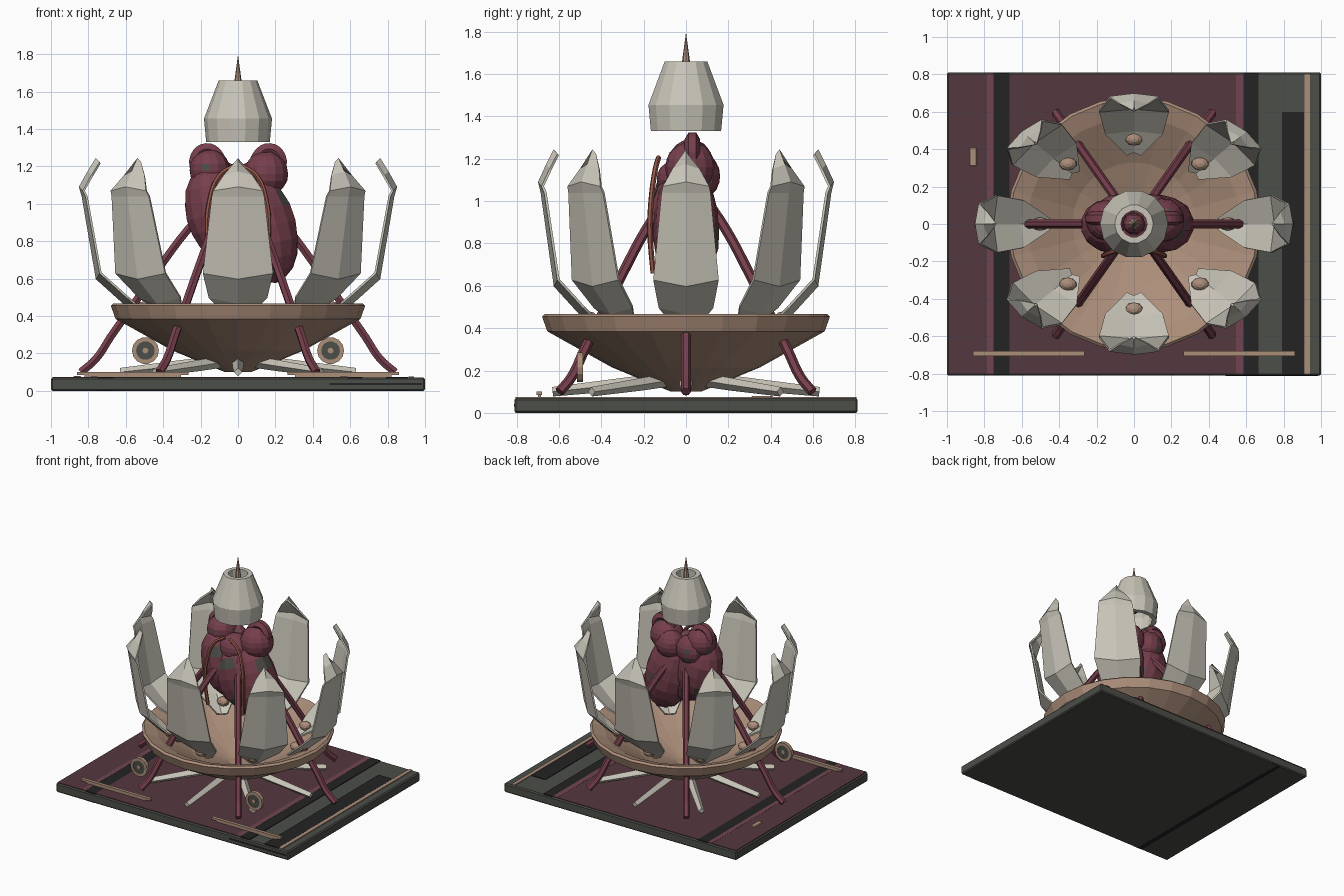
import bpy, bmesh, math, random
from mathutils import Matrix, Vector, Euler

if "Cube" in bpy.data.objects:
    bpy.data.objects.remove(bpy.data.objects["Cube"])

random.seed(4)
SY = 0.82  # the flower is narrower front to back


def mat(name, hexcol):
    lin = [((int(hexcol[i:i + 2], 16) / 255 + 0.055) / 1.055) ** 2.4 for i in (0, 2, 4)]
    m = bpy.data.materials.new(name)
    m.diffuse_color = (*lin, 1)
    m.use_nodes = True
    m.node_tree.nodes["Principled BSDF"].inputs["Base Color"].default_value = m.diffuse_color
    return m


BONE = mat("bone white", "C8C4B8")
TAN = mat("tan", "AC8E7A")
FLESH = mat("flesh maroon", "763F4C")
FLOOR = mat("floor maroon", "55383F")
LINE = mat("line rose", "704550")
GREY = mat("slate grey", "4C4E48")
BLACK = mat("black", "232323")
VEIN = mat("vein red", "96584B")


def obj(name, bm, *mats):
    me = bpy.data.meshes.new(name)
    bmesh.ops.recalc_face_normals(bm, faces=bm.faces)
    bm.to_mesh(me)
    bm.free()
    for m in mats:
        me.materials.append(m)
    o = bpy.data.objects.new(name, me)
    bpy.context.collection.objects.link(o)
    return o


def box(name, x0, x1, y0, y1, z0, z1, m, bevel=0):
    bm = bmesh.new()
    bmesh.ops.create_cube(bm, size=1)
    for v in bm.verts:
        v.co = Vector(((x0 + x1) / 2 + v.co.x * (x1 - x0), (y0 + y1) / 2 + v.co.y * (y1 - y0),
                       (z0 + z1) / 2 + v.co.z * (z1 - z0)))
    if bevel:
        bmesh.ops.bevel(bm, geom=bm.edges[:], offset=bevel, segments=1, affect='EDGES')
    return obj(name, bm, m)


def lathe(name, profile, n, m, closed=False):
    """Turn an (r, z) profile about the z axis."""
    bm = bmesh.new()
    rings = []
    for r, z in profile:
        rings.append([bm.verts.new((r * math.cos(2 * math.pi * i / n), r * math.sin(2 * math.pi * i / n), z))
                      for i in range(n)])
    pairs = list(zip(rings, rings[1:]))
    if closed:
        pairs.append((rings[-1], rings[0]))
    else:
        bm.faces.new(rings[0])
        bm.faces.new(rings[-1])
    for a, b in pairs:
        for i in range(n):
            j = (i + 1) % n
            bm.faces.new((a[i], a[j], b[j], b[i]))
    return obj(name, bm, m)


def tube(name, pts, radius, m, radii=None, smooth=True, sides=1):
    """Round tube along a path, turned into a flat-shaded mesh."""
    cu = bpy.data.curves.new(name, 'CURVE')
    cu.dimensions = '3D'
    cu.bevel_depth = radius
    cu.bevel_resolution = sides
    cu.use_fill_caps = True
    cu.resolution_u = 4
    sp = cu.splines.new('BEZIER' if smooth else 'POLY')
    target = sp.bezier_points if smooth else sp.points
    target.add(len(pts) - 1)
    for i, (p, q) in enumerate(zip(target, pts)):
        p.co = q if smooth else (*q, 1)
        p.radius = radii[i] if radii else 1
        if smooth:
            p.handle_left_type = p.handle_right_type = 'AUTO'
    tmp = bpy.data.objects.new(name + "_path", cu)
    bpy.context.collection.objects.link(tmp)
    bpy.context.view_layer.update()
    me = bpy.data.meshes.new_from_object(tmp.evaluated_get(bpy.context.evaluated_depsgraph_get()))
    bpy.data.objects.remove(tmp)
    me.materials.clear()
    me.materials.append(m)
    for p in me.polygons:
        p.use_smooth = False
        p.material_index = 0
    o = bpy.data.objects.new(name, me)
    bpy.context.collection.objects.link(o)
    return o


def around(a, r, z):
    return (r * math.cos(a), r * math.sin(a) * SY, z)


# Base slab with inlaid stripes
box("base_slab", -1, 1, -0.81, 0.81, 0, 0.07, GREY, 0.008)
box("floor_main", -0.665, 0.545, -0.802, 0.802, 0.06, 0.075, FLOOR)
box("floor_left", -0.992, -0.785, -0.802, 0.802, 0.06, 0.075, FLOOR)
box("floor_line_left", -0.785, -0.75, -0.802, 0.802, 0.06, 0.076, LINE)
box("floor_line_right", 0.545, 0.585, -0.802, 0.802, 0.06, 0.076, LINE)
box("black_stripe_left", -0.75, -0.665, -0.804, 0.804, -0.0, 0.075, BLACK)
box("black_stripe_right", 0.585, 0.665, -0.804, 0.804, 0.06, 0.075, BLACK)
box("black_channel", 0.79, 0.91, -0.804, 0.6, 0.0, 0.075, BLACK)
box("base_underside", -0.99, 0.99, -0.80, 0.80, 0.0, 0.004, GREY)
box("tan_line", 0.912, 0.94, -0.802, 0.802, 0.06, 0.076, TAN)
box("floor_tab", -0.88, -0.84, 0.31, 0.41, 0.07, 0.08, TAN, 0.004)
box("slab_front_slot", 0.49, 0.985, -0.812, -0.80, 0.03, 0.042, BLACK)
for s in (-1, 1):
    xs = sorted((s * 0.265, s * 0.86))
    box("front_rail", xs[0], xs[1], -0.705, -0.68, 0.085, 0.102, TAN)
    box("rail_support", xs[0] + 0.04, xs[1] - 0.04, -0.70, -0.685, 0.07, 0.09, TAN)

# Bowl
lathe("bowl", [(0.07, 0.1), (0.35, 0.215), (0.655, 0.385), (0.68, 0.455), (0.665, 0.468),
               (0.57, 0.435), (0.33, 0.30), (0.06, 0.20)], 24, TAN)

# Petals: left edge, ridge and right edge per row
ROWS = [(0.47, 0.37, 0.04), (0.61, 0.47, 0.155), (0.755, 0.60, 0.187), (0.83, 1.04, 0.14),
        (0.845, 1.09, 0.132), (0.80, 1.17, 0.075), (0.757, 1.24, 0.004)]
for k in range(8):
    a = k * math.pi / 4
    bm = bmesh.new()
    rows = []
    for i, (r, z, w) in enumerate(ROWS):
        dip = 0.03 if i in (1, 2) else 0.012
        rows.append([bm.verts.new((r - (0.02 if t else 0), t * w, z + (dip if t else 0) * (i < 3)
                                   - (0.02 if t and i > 3 else 0))) for t in (-1, 0, 1)])
    for p, q in zip(rows, rows[1:]):
        for j in (0, 1):
            bm.faces.new((p[j], p[j + 1], q[j + 1], q[j]))
    bm.transform(Matrix.Diagonal((1, SY, 1, 1)) @ Matrix.Rotation(a, 4, 'Z'))
    petal = obj("petal", bm, BONE)
    sol = petal.modifiers.new("thickness", 'SOLIDIFY')
    sol.thickness = 0.012
    sol.offset = 0

    # Bead at the foot of each petal
    bm = bmesh.new()
    bmesh.ops.create_uvsphere(bm, u_segments=10, v_segments=6, radius=0.045)
    bm.transform(Matrix.Translation((0.5 * math.cos(a), 0.455 * math.sin(a), 0.445))
                 @ Matrix.Diagonal((1.05, 0.8, 0.75, 1)))
    obj("bead", bm, TAN)

    # Floor strut under the bowl
    c, s = math.cos(a), math.sin(a)
    tube("floor_strut", [(0.04 * c, 0.04 * s, 0.165), (0.3 * c, 0.3 * s, 0.135), (0.63 * c, 0.63 * s, 0.1)],
         0.03, BONE, [1.1, 1, 0.75], False, 0)

# Six support tendons from the heart, through the bowl, to the floor
for k in range(6):
    a = k * math.pi / 3
    tube("tendon", [around(a, r, z) for r, z in
                    ((0.12, 1.02), (0.27, 0.86), (0.42, 0.66), (0.56, 0.46), (0.68, 0.29), (0.76, 0.17), (0.84, 0.10))],
         0.024, FLESH)

# Round medallions at the front
for s in (-1, 1):
    place = Matrix.Translation((s * 0.495, -0.5, 0.215)) @ Matrix.Rotation(math.pi / 2, 4, 'X')
    ring = lathe("medallion_ring", [(0.05, -0.014), (0.072, -0.014), (0.072, 0.014), (0.05, 0.014)], 14, TAN, True)
    disc = lathe("medallion_disc", [(0.052, -0.008), (0.052, 0.008)], 14, GREY)
    hub = lathe("medallion_hub", [(0.016, -0.012), (0.016, 0.014)], 8, TAN)
    for o in (ring, disc, hub):
        o.data.transform(place)

# Heart: overlapping lobes with a few dark patches
LOBES = [((0.13, 0, 0.87), (0.185, 0.16, 0.30), -14), ((-0.11, -0.01, 0.95), (0.17, 0.15, 0.26), -14),
         ((0.03, -0.03, 0.90), (0.20, 0.14, 0.26), -18), ((-0.15, 0.02, 1.18), (0.11, 0.11, 0.11), 0),
         ((0.15, 0.02, 1.16), (0.12, 0.12, 0.12), 0), ((-0.09, 0.07, 1.12), (0.11, 0.09, 0.11), 0),
         ((0.09, 0.07, 1.12), (0.11, 0.09, 0.11), 0), ((0, -0.03, 1.1), (0.12, 0.11, 0.10), 0)]
for loc, rad, tilt in LOBES:
    bm = bmesh.new()
    bmesh.ops.create_uvsphere(bm, u_segments=14, v_segments=10, radius=1)
    for v in bm.verts:
        v.co *= random.uniform(0.97, 1.02)
    bm.transform(Matrix.LocRotScale(Vector(loc), Euler((0, math.radians(tilt), 0)), Vector(rad)))
    for f in bm.faces:
        f.material_index = 1 if random.random() < 0.05 else 0
    obj("heart_lobe", bm, FLESH, GREY)

# Vessels on the heart
for s in (-1, 1):
    tube("arched_vessel", [(s * 0.22, 0.03, 1.16), (s * 0.225, 0.03, 1.25), (s * 0.17, 0.03, 1.293),
                           (s * 0.11, 0.03, 1.26), (s * 0.08, 0.03, 1.16)], 0.036, FLESH)
    tube("surface_vein", [(s * 0.02, -0.13, 1.205), (s * 0.1, -0.145, 1.15), (s * 0.155, -0.165, 1.0),
                          (s * 0.165, -0.17, 0.85), (s * 0.15, -0.155, 0.66)], 0.013, VEIN)

# Hollow capsule and spike on top
lathe("capsule", [(0.17, 1.33), (0.182, 1.455), (0.103, 1.66), (0.07, 1.66), (0.07, 1.60),
                  (0.15, 1.44), (0.135, 1.33)], 14, BONE, True)
lathe("spike_root", [(0.02, 1.40), (0.06, 1.46), (0.05, 1.52), (0.02, 1.56)], 10, FLESH)
lathe("spike", [(0.032, 1.53), (0.02, 1.65), (0.001, 1.79)], 8, TAN)
